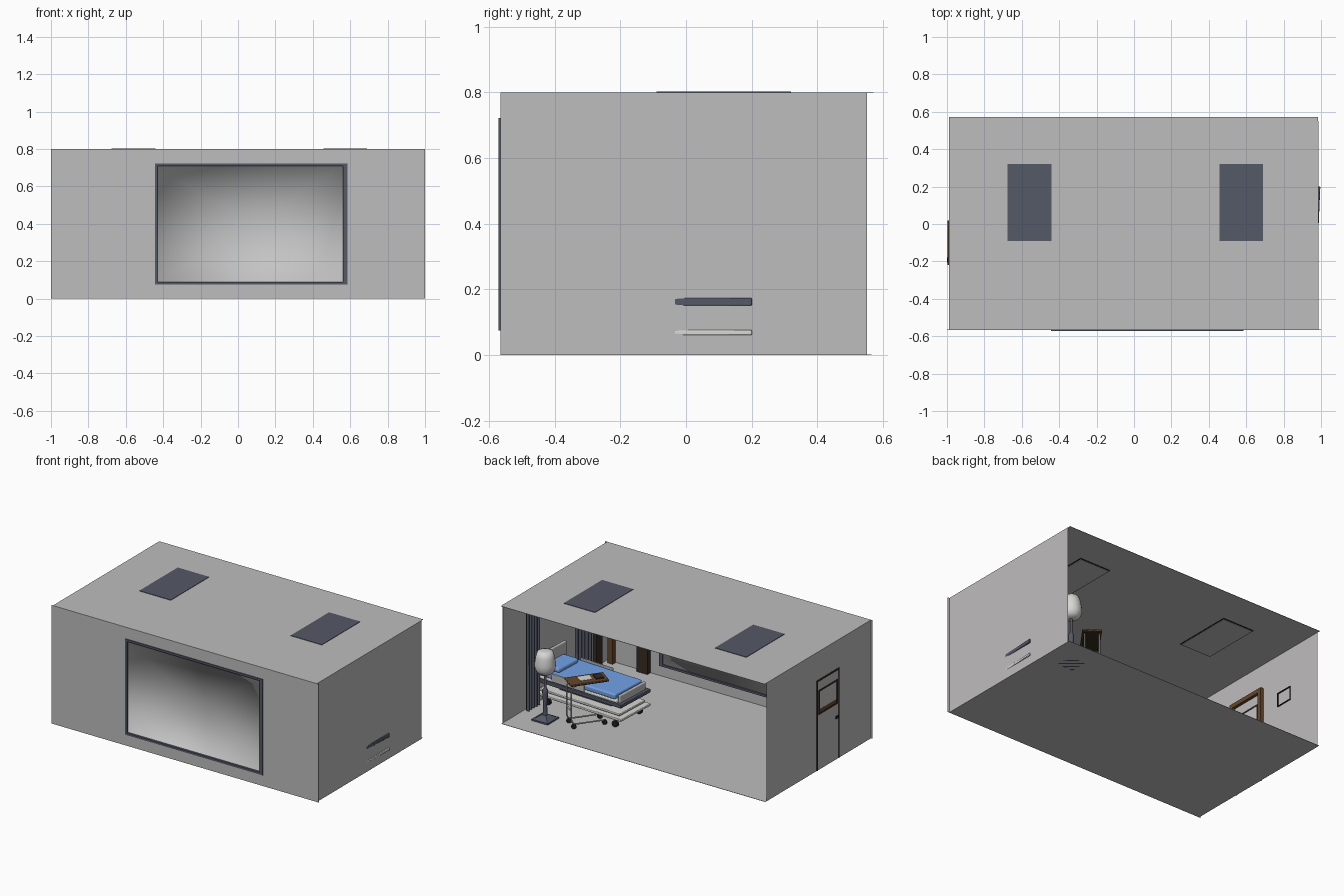
import bpy, bmesh, math
from mathutils import Matrix, Vector

if "Cube" in bpy.data.objects:
    bpy.data.objects.remove(bpy.data.objects["Cube"])


def material(name, r, g, b):
    m = bpy.data.materials.new(name)
    m.use_nodes = True
    m.diffuse_color = (r, g, b, 1)
    m.node_tree.nodes["Principled BSDF"].inputs["Base Color"].default_value = (r, g, b, 1)
    return m


WALL = material("warm_grey", .52, .51, .51)
SLATE = material("slate_blue", .09, .1, .135)
BLUE = material("bed_blue", .17, .36, .8)
BROWN = material("wood_brown", .13, .065, .025)
DARK = material("dark_wood", .035, .025, .015)
WHITE = material("off_white", .68, .68, .66)
BLACK = material("black", .015, .015, .018)
GLASS = material("pane_grey", .55, .55, .55)


def finish(name, bm, mat, place=Matrix(), smooth=False):
    bmesh.ops.recalc_face_normals(bm, faces=bm.faces)
    me = bpy.data.meshes.new(name)
    bm.to_mesh(me)
    bm.free()
    me.transform(place)
    me.materials.append(mat)
    if smooth:
        for p in me.polygons:
            p.use_smooth = True
    ob = bpy.data.objects.new(name, me)
    bpy.context.collection.objects.link(ob)
    return ob


def box(name, mat, x, y, z, place=Matrix(), bevel=0):
    """Box from three (low, high) ranges."""
    bm = bmesh.new()
    bmesh.ops.create_cube(bm, size=1)
    for v in bm.verts:
        v.co = Vector([(a + b) / 2 + c * (b - a) for (a, b), c in zip((x, y, z), v.co)])
    if bevel:
        bmesh.ops.bevel(bm, geom=bm.edges[:], offset=bevel, segments=3, affect='EDGES', profile=.5)
    return finish(name, bm, mat, place)


def lathe(name, mat, profile, place, steps=24):
    bm = bmesh.new()
    vs = [bm.verts.new((r, 0, z)) for r, z in profile]
    es = [bm.edges.new(p) for p in zip(vs, vs[1:])]
    bmesh.ops.spin(bm, geom=vs + es, cent=(0, 0, 0), axis=(0, 0, 1), angle=2 * math.pi, steps=steps)
    bmesh.ops.remove_doubles(bm, verts=bm.verts, dist=.0002)
    return finish(name, bm, mat, place, True)


def tube(name, mat, points, radius, place=Matrix()):
    cu = bpy.data.curves.new(name, 'CURVE')
    cu.dimensions = '3D'
    cu.bevel_depth = radius
    cu.bevel_resolution = 2
    cu.use_fill_caps = True
    sp = cu.splines.new('POLY')
    sp.points.add(len(points) - 1)
    for p, c in zip(sp.points, points):
        p.co = (*(place @ Vector(c)), 1)
    cu.materials.append(mat)
    ob = bpy.data.objects.new(name, cu)
    bpy.context.collection.objects.link(ob)


def frame_x(name, mat, x, y, z, w, floor=False):
    """Rectangular frame standing on a wall that faces x."""
    box(name + "_top", mat, x, y, (z[1] - w, z[1]))
    if not floor:
        box(name + "_bottom", mat, x, y, (z[0], z[0] + w))
    box(name + "_side_a", mat, x, (y[0], y[0] + w), z)
    box(name + "_side_b", mat, x, (y[1] - w, y[1]), z)


# Room shell, open at the back
F, WX, WZ = (-.566, -.564), (-.445, .585), (.075, .722)
box("floor", WALL, (-.987, .985), (-.565, .565), (0, .002))
box("roof", WALL, (-.989, .985), (-.565, .572), (.798, .8))
box("left_wall", WALL, (.984, .986), (-.565, .552), (0, .8))
box("right_wall", WALL, (-.989, -.987), (-.565, .552), (0, .8))
box("front_wall_a", WALL, (-1, WX[0]), F, (0, .8))
box("front_wall_b", WALL, (WX[1], 1), F, (0, .8))
box("front_wall_sill", WALL, WX, F, (0, WZ[0]))
box("front_wall_head", WALL, WX, F, (WZ[1], .8))

# Big front window: slate frame around a softly shaded shallow pane
FY, w = (-.572, -.548), .014
box("window_frame_top", SLATE, WX, FY, (WZ[1] - w, WZ[1]))
box("window_frame_bottom", SLATE, WX, FY, (WZ[0], WZ[0] + w))
box("window_frame_a", SLATE, (WX[0], WX[0] + w), FY, WZ)
box("window_frame_b", SLATE, (WX[1] - .024, WX[1]), FY, WZ)
bm = bmesh.new()
bmesh.ops.create_cube(bm, size=1)
for v in bm.verts:
    v.co = (.065 + v.co.x * .994, -.562 + v.co.y * .01, .3985 + v.co.z * .62)
front = [f for f in bm.faces if f.calc_center_median().y < -.566]
bmesh.ops.delete(bm, geom=front, context='FACES')
back = [f for f in bm.faces if f.calc_center_median().y > -.558]
bmesh.ops.poke(bm, faces=back)
pane = finish("window_pane", bm, GLASS, smooth=True)
inward = max(pane.data.polygons, key=lambda p: p.area)
if inward.normal.y > 0:
    pane.data.flip_normals()

# Ceiling panels
for i, x in enumerate([(-.675, -.44), (.457, .69)]):
    box(f"roof_panel_{i}", SLATE, x, (-.09, .32), (.799, .803))
    box(f"ceiling_panel_rim_{i}", BLACK, x, (-.09, .32), (.795, .798))
    box(f"ceiling_panel_{i}", WALL, (x[0] + .006, x[1] - .006), (-.084, .314), (.793, .798))

# Entrance door in the right wall
D = (-.22, .02)
box("door_leaf", WALL, (-.992, -.982), D, (.002, .605))
frame_x("door_trim", DARK, (-.996, -.984), D, (.002, .61), .009, True)
frame_x("door_inner_frame", BROWN, (-.986, -.962), (-.245, .045), (.002, .63), .028, True)
frame_x("door_window_trim", DARK, (-.996, -.978), (-.2, .0), (.375, .54), .01)
box("door_window_pane", BROWN, (-.994, -.98), (-.19, -.01), (.385, .41))
box("door_window_glass", GLASS, (-.9935, -.98), (-.19, -.01), (.41, .53))
box("door_handle", BLACK, (-1, -.97), (-.205, -.18), (.28, .295))
frame_x("wall_sign_rim", BLACK, (-.987, -.981), (.18, .3), (.44, .535), .006)

# Low cabinet in the front right corner
box("cabinet_body", BROWN, (-.9, -.56), (-.54, -.44), (-.0, .26))
box("cabinet_top", DARK, (-.91, -.55), (-.55, -.43), (.26, .275))
for i in range(2):
    x = -.885 + i * .165
    box(f"cabinet_door_{i}", DARK, (x, x + .15), (-.44, -.434), (.02, .24))

# Second door frame in the front left corner
for i, (x, m) in enumerate([((.66, .74), DARK), ((.92, .96), BROWN)]):
    box(f"closet_post_{i}", m, x, (-.563, -.53), (.002, .62))
box("closet_head", BROWN, (.66, .96), (-.563, -.53), (.58, .62))
box("corner_post", DARK, (.955, .984), (-.47, -.41), (.002, .62))

# Pleated curtains on the left wall
for i, (y0, y1) in enumerate([(.2, .34), (-.36, -.18)]):
    bm = bmesh.new()
    n = 36
    rows = [[bm.verts.new((.955 + .018 * math.sin(k / n * 10 * math.pi), y0 + (y1 - y0) * k / n, z))
             for k in range(n + 1)] for z in (.01, .785)]
    for k in range(n):
        bm.faces.new((rows[0][k], rows[0][k + 1], rows[1][k + 1], rows[1][k]))
    finish(f"curtain_{i}", bm, SLATE, smooth=True)
tube("curtain_rail", SLATE, [(.955, -.4, .787), (.955, .38, .787)], .005)

# Hospital bed, turned slightly, with its head end through the wall
B = Matrix.Translation((.655, .065, 0)) @ Matrix.Rotation(math.radians(-2.5), 4, 'Z')
box("bed_base", WHITE, (-.335, .335), (-.15, .15), (.06, .076), B, .004)
box("bed_base_rim", WHITE, (-.31, .31), (-.13, .13), (.085, .1), B, .004)
box("bed_lift", SLATE, (-.2, .2), (-.07, .07), (.076, .15), B)
box("bed_deck", SLATE, (-.335, .335), (-.15, .15), (.15, .174), B, .004)
box("bed_tray", WHITE, (-.3, .325), (-.145, .145), (.174, .192), B, .006)
box("mattress", BLUE, (-.28, .31), (-.138, .138), (.19, .226), B, .01)
box("pillow", BLUE, (.18, .3), (-.1, .1), (.222, .255), B, .014)
box("footboard", WALL, (-.315, -.295), (-.13, .13), (.17, .225), B, .008)
box("headboard", WALL, (.295, .315), (-.13, .13), (.17, .33), B, .008)
for s in (-1, 1):
    side = sorted((s * .14, s * .152))
    box("bed_side_rail", WALL, (-.05, .2), side, (.18, .235), B, .004)
    for x in (-.27, .25):
        tube("bed_leg", SLATE, [(x, s * .12, .03), (x, s * .12, .065)], .009, B)
        tube("bed_caster", BLACK, [(x, s * .12 - .01, .022), (x, s * .12 + .01, .022)], .022, B)

# Wheeled overbed table with a wooden top
T = Matrix.Translation((.56, .26, 0)) @ Matrix.Rotation(math.radians(54), 4, 'Z')
box("table_top", BROWN, (-.125, .125), (-.06, .06), (.292, .304), T, .004)
box("table_underside", DARK, (-.115, .115), (-.05, .05), (.287, .292), T)
box("table_paper", WHITE, (-.03, .05), (-.04, .02), (.304, .306), T)
box("table_book", DARK, (-.1, -.05), (-.03, .03), (.304, .312), T)
for s in (-1, 1):
    y = s * .045
    tube("table_leg", WALL, [(-.1, y, .03), (.09, y, .03), (.108, y, .04), (.115, y, .06),
                             (.115, y, .25), (.105, y, .28), (.08, y, .29)], .005, T)
    for x in (-.1, .1):
        tube("table_caster", BLACK, [(x, y - .008, .016), (x, y + .008, .016)], .016, T)
tube("table_crossbar", WALL, [(.115, -.045, .12), (.115, .045, .12)], .005, T)

# Floor lamp
L = Matrix.Translation((.8, .362, 0))
box("lamp_foot", SLATE, (-.06, .06), (-.06, .06), (0, .012), L)
bm = bmesh.new()
bmesh.ops.create_cone(bm, cap_ends=True, segments=4, radius1=.075, radius2=.02, depth=.025)
finish("lamp_foot_slope", bm, SLATE, L @ Matrix.Translation((0, 0, .0245)) @ Matrix.Rotation(math.pi / 4, 4, 'Z'))
lathe("lamp_stem", SLATE, [(.016, .03), (.012, .1), (.018, .18), (.018, .2), (.008, .22), (.008, .32)], L)
lathe("lamp_shade", WHITE, [(0, .31), (.03, .312), (.052, .325), (.064, .35), (.066, .38),
                            (.058, .43), (.048, .462), (.03, .468), (0, .468)], L)
